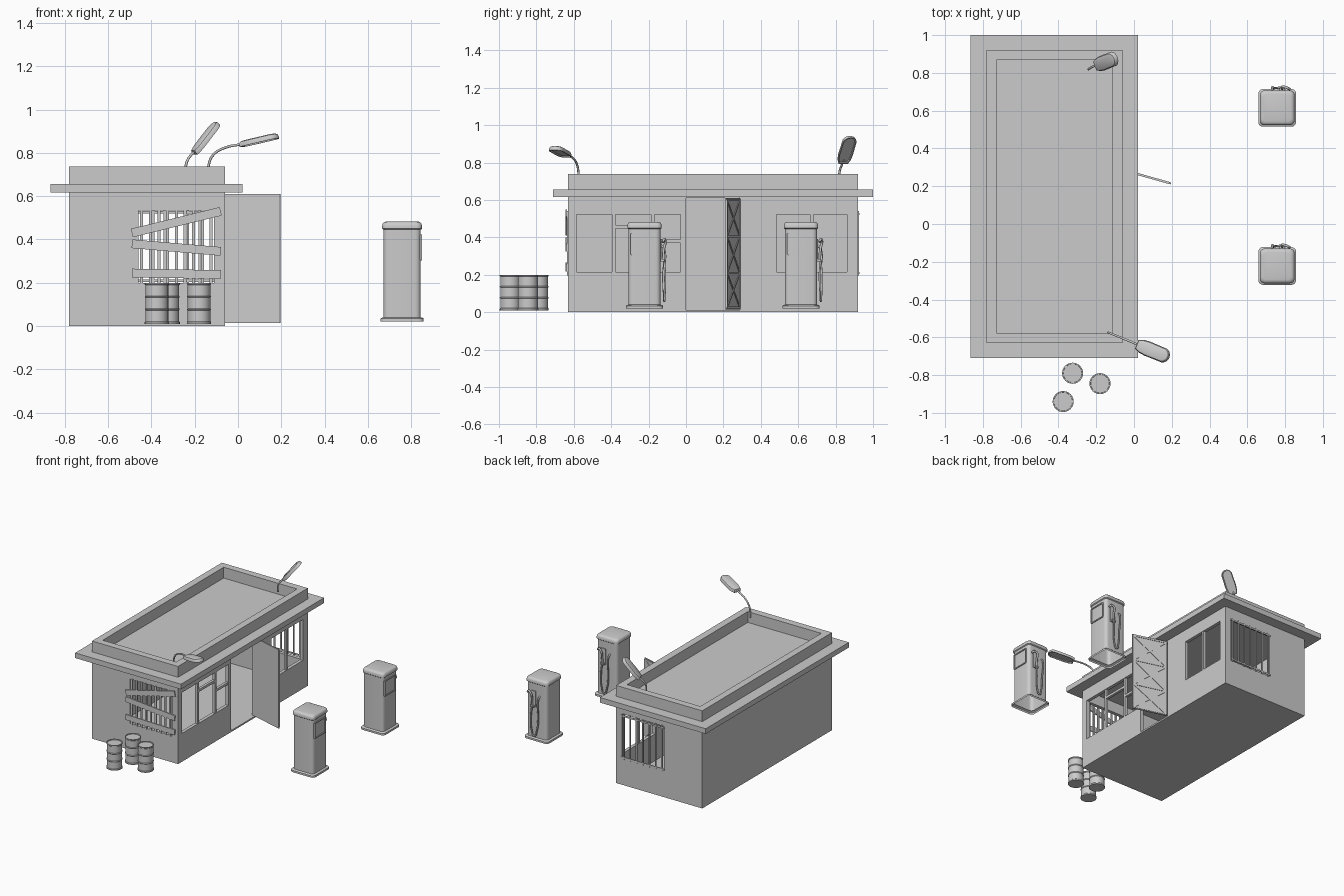
import bpy, bmesh, math
from mathutils import Vector as V, Matrix

if "Cube" in bpy.data.objects:
    bpy.data.objects.remove(bpy.data.objects["Cube"])

def finish(name, bm, smooth=False):
    bmesh.ops.recalc_face_normals(bm, faces=bm.faces[:])
    me = bpy.data.meshes.new(name)
    bm.to_mesh(me)
    bm.free()
    ob = bpy.data.objects.new(name, me)
    bpy.context.collection.objects.link(ob)
    if smooth:
        bpy.ops.object.select_all(action='DESELECT')
        bpy.context.view_layer.objects.active = ob
        ob.select_set(True)
        bpy.ops.object.shade_smooth_by_angle(angle=math.radians(35))
    return ob

def add_box(bm, lo, hi):
    lo, hi = V(lo), V(hi)
    s = hi - lo
    m = Matrix.Translation((lo + hi) / 2) @ Matrix.Diagonal((s.x, s.y, s.z, 1))
    bmesh.ops.create_cube(bm, size=1, matrix=m)

def boxes(name, items):
    bm = bmesh.new()
    for lo, hi in items:
        add_box(bm, lo, hi)
    return finish(name, bm)

def beams(name, segs, w, d, n):
    """Flat bars from p to q; width w in the plane, depth d along n."""
    bm = bmesh.new()
    n = V(n).normalized()
    for p, q in segs:
        p, q = V(p), V(q)
        u = (q - p).normalized()
        v = n.cross(u)
        m = Matrix((u, v, n)).transposed().to_4x4()
        m.translation = (p + q) / 2
        bmesh.ops.create_cube(bm, size=1, matrix=m @ Matrix.Diagonal(((q - p).length, w, d, 1)))
    return finish(name, bm)

def wall(name, o, u, length, height, inward, holes=()):
    """Flat wall with rectangular holes (u0, u1, v0, v1), thickened inward."""
    o, u = V(o), V(u)
    us = sorted({0, length} | {c for h in holes for c in h[:2]})
    vs = sorted({0, height} | {c for h in holes for c in h[2:]})
    bm = bmesh.new()
    g = [[bm.verts.new(o + u * a + V((0, 0, b))) for b in vs] for a in us]
    for i in range(len(us) - 1):
        for j in range(len(vs) - 1):
            a, b = (us[i] + us[i + 1]) / 2, (vs[j] + vs[j + 1]) / 2
            if not any(h[0] < a < h[1] and h[2] < b < h[3] for h in holes):
                bm.faces.new((g[i][j], g[i + 1][j], g[i + 1][j + 1], g[i][j + 1]))
    ext = bmesh.ops.extrude_face_region(bm, geom=bm.faces[:], use_keep_orig=True)
    bmesh.ops.translate(bm, vec=V(inward), verts=[e for e in ext['geom'] if isinstance(e, bmesh.types.BMVert)])
    return finish(name, bm)

def loft(name, rings, cap_bottom=True):
    bm = bmesh.new()
    rs = [[bm.verts.new(p) for p in r] for r in rings]
    n = len(rs[0])
    for a, b in zip(rs, rs[1:]):
        for i in range(n):
            bm.faces.new((a[i], a[(i + 1) % n], b[(i + 1) % n], b[i]))
    bm.faces.new(rs[-1])
    if cap_bottom:
        bm.faces.new(rs[0])
    return finish(name, bm, True)

def tube(name, pts, r):
    cu = bpy.data.curves.new(name, 'CURVE')
    cu.dimensions = '3D'
    cu.bevel_depth, cu.bevel_resolution, cu.resolution_u, cu.use_fill_caps = r, 2, 6, True
    sp = cu.splines.new('BEZIER')
    sp.bezier_points.add(len(pts) - 1)
    for b, p in zip(sp.bezier_points, pts):
        b.co = p
        b.handle_left_type = b.handle_right_type = 'AUTO'
    ob = bpy.data.objects.new(name, cu)
    bpy.context.collection.objects.link(ob)
    return ob

# building shell
X0, X1, Y0, Y1, H, T = -.78, -.06, -.63, .92, .617, .025
wall('shop_side_wall', (X1, Y0, 0), (0, 1, 0), Y1 - Y0, H, (-T, 0, 0),
     [(.045, .6, .214, .523), (.63, .92, .012, .61), (1.115, 1.49, .214, .523)])
boxes('rear_wall', [((X0, Y0, 0), (X0 + T, Y1, H))])
win = (.32, .67, .2, .535)
wall('front_wall', (X0, Y0, 0), (1, 0, 0), X1 - X0, H, (0, T, 0), [win])
wall('back_wall', (X0, Y1, 0), (1, 0, 0), X1 - X0, H, (0, -T, 0), [win])
boxes('floor', [((X0, Y0, 0), (X1, Y1, .012))])
boxes('roof_slab', [((-.865, -.71, H), (.02, 1, .656))])
P = .053
boxes('roof_parapet', [((X0, Y0, .656), (X0 + P, Y1, .738)), ((X1 - P, Y0, .656), (X1, Y1, .738)),
                       ((X0 + P, Y0, .656), (X1 - P, Y0 + P, .738)), ((X0 + P, Y1 - P, .656), (X1 - P, Y1, .738))])

# shop window mullions and transoms
xm = X1 - .012
beams('window_mullions', [((xm, y, .214), (xm, y, .523)) for y in (-.387, -.178, .673)]
      + [((xm, -.387, .457), (xm, -.178, .457)), ((xm, -.178, .38), (xm, -.03, .38))], .018, .02, (1, 0, 0))

# open door with cross braces on its outer face
d = V((.255, -.072, 0))
n = V((.072, .255, 0)).normalized()
hinge = V((X1, .285, 0))
def on_door(a, z, off=0):
    return hinge + d * a + n * off + V((0, 0, z))
beams('door', [(on_door(.5, .015), on_door(.5, .61))], d.length, .008, n)
zs = (.025, .21, .405, .6)
br = [(on_door(.02, z, .005), on_door(.98, z, .005)) for z in zs]
br += [(on_door(a, .025, .005), on_door(a, .6, .005)) for a in (.03, .97)]
for za, zb in zip(zs, zs[1:]):
    br += [(on_door(.03, za, .005), on_door(.97, zb, .005)), (on_door(.03, zb, .005), on_door(.97, za, .005))]
beams('door_braces', br, .012, .005, n)

# window bars, rails and boards
for name, y, cnt, w in (('front', Y0 - .002, 9, .014), ('back', Y1 + .001, 7, .01)):
    xs = [-.445 + i * .32 / (cnt - 1) for i in range(cnt)]
    beams(name + '_window_bars', [((x, y, .195), (x, y, .54)) for x in xs], w, .008, (0, 1, 0))
beams('back_window_rails', [((-.465, Y1 + .004, z), (-.105, Y1 + .004, z)) for z in (.21, .525)], .012, .006, (0, 1, 0))
yb = Y0 - .009
beams('window_boards', [((-.49, yb, .43), (-.08, yb, .53)), ((-.49, yb, .38), (-.08, yb, .345)),
                        ((-.49, yb, .245), (-.08, yb, .238))], .04, .008, (0, 1, 0))

# oil barrels with ribs
R = .056
prof = [(R, .01), (R, .018), (R - .003, .022), (R - .003, .073), (R, .077), (R - .003, .081), (R - .003, .132),
        (R, .136), (R - .003, .14), (R - .003, .19), (R, .193), (R, .2), (R - .006, .2), (R - .007, .194)]
for i, (x, y) in enumerate([(-.325, -.79), (-.18, -.845), (-.375, -.94)]):
    loft('barrel_%d' % i, [[(x + r * math.cos(a * math.pi / 12), y + r * math.sin(a * math.pi / 12), z)
                            for a in range(24)] for r, z in prof])

# fuel pumps
def rounded_square(c, h, z, r=.025):
    out = []
    for k in range(4):
        q = math.pi / 4 + k * math.pi / 2
        cx = c[0] + math.copysign(h - r, math.cos(q))
        cy = c[1] + math.copysign(h - r, math.sin(q))
        for j in range(6):
            a = k * math.pi / 2 + j * math.pi / 10
            out.append((cx + r * math.cos(a), cy + r * math.sin(a), z))
    return out

for i, y in enumerate((-.222, .615)):
    c = (.758, y)
    loft('pump_body_%d' % i, [rounded_square(c, h, z) for h, z in (
        (.1, .02), (.1, .034), (.096, .038), (.086, .04), (.086, .445), (.092, .45), (.092, .464),
        (.089, .474), (.083, .48), (.074, .483))], False)
    xf = c[0] + .087
    a, b = y - .07, y + .055
    beams('pump_screen_frame_%d' % i, [((xf, a, .308), (xf, b, .308)), ((xf, a, .42), (xf, b, .42)),
          ((xf, a, .308), (xf, a, .42)), ((xf, b, .308), (xf, b, .42))], .008, .01, (1, 0, 0))
    s = y + .086
    boxes('nozzle_holder_%d' % i, [((.765, s - .003, .27), (.805, s + .006, .39)),
                                   ((.77, s, .27), (.8, s + .02, .285))])
    tube('nozzle_%d' % i, [(.785, s + .014, .27), (.785, s + .018, .34), (.787, s + .026, .375), (.81, s + .02, .39),
                           (.825, s + .012, .375)], .007)
    tube('hose_%d' % i, [(.73, s, .36), (.732, s + .018, .34), (.735, s + .014, .2), (.745, s + .018, .1),
                         (.765, s + .02, .06), (.785, s + .022, .1), (.79, s + .024, .2), (.785, s + .018, .28)], .006)

# roof lamps: bent arm and flattened head with recessed lens
def lamp(name, arm, start, end):
    tube(name + '_arm', arm, .006)
    start, end = V(start), V(end)
    u = (end - start).normalized()
    side = V((0, 0, 1)).cross(u).normalized()
    m = Matrix((u, side, u.cross(side))).transposed().to_4x4()
    m.translation = start
    L, w = (end - start).length, .04
    half = [(0, .026), (.025, .036), (.06, w)] + [(L - w + w * math.sin(t), w * math.cos(t)) for t in
                                                 [k * math.pi / 12 for k in range(1, 6)]]
    ring = half + [(L, 0)] + [(x, -y) for x, y in reversed(half)]
    def sec(k, z):
        return [m @ V((L / 2 + (x - L / 2) * (1 - (1 - k) * .45), y * k, z)) for x, y in ring]
    loft(name + '_head', [sec(.8, -.004), sec(.84, -.011), sec(1, -.011), sec(1, .002), sec(.88, .011), sec(.65, .015)])

lamp('front_lamp', [(-.135, -.575, .7), (-.135, -.575, .745), (-.115, -.583, .79), (-.065, -.603, .822), (.03, -.643, .842)],
     (.015, -.637, .838), (.185, -.707, .878))
lamp('back_lamp', [(-.24, .82, .7), (-.24, .82, .745), (-.225, .83, .78), (-.19, .845, .815)],
     (-.203, .838, .8), (-.095, .88, .94))
